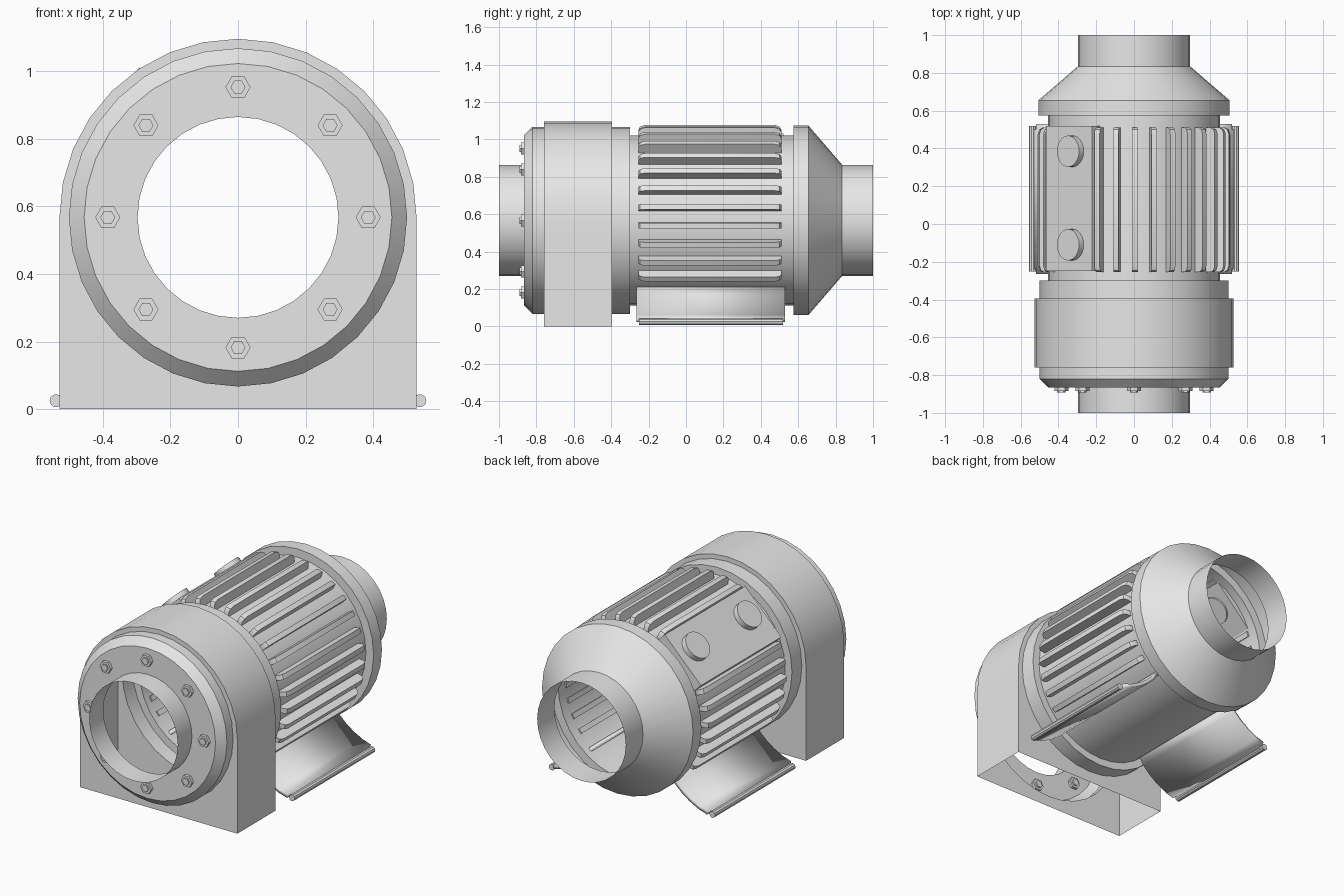
import bpy, bmesh
from math import sin, cos, pi, radians
from mathutils import Matrix, Vector

cube = bpy.data.objects.get("Cube")
if cube:
    bpy.data.objects.remove(cube, do_unlink=True)

AXIS = 0.567   # height of the motor axis
SEG = 32

grey = bpy.data.materials.new("plain_grey")
grey.use_nodes = True
grey.diffuse_color = (0.8, 0.8, 0.8, 1)
for node in grey.node_tree.nodes:
    if node.type == "BSDF_PRINCIPLED":
        node.inputs["Base Color"].default_value = (0.8, 0.8, 0.8, 1)


def finish(name, bm, angle=30):
    bmesh.ops.recalc_face_normals(bm, faces=bm.faces)
    mesh = bpy.data.meshes.new(name)
    bm.to_mesh(mesh)
    bm.free()
    mesh.materials.append(grey)
    obj = bpy.data.objects.new(name, mesh)
    bpy.context.collection.objects.link(obj)
    bpy.ops.object.select_all(action="DESELECT")
    obj.select_set(True)
    bpy.context.view_layer.objects.active = obj
    bpy.ops.object.shade_smooth_by_angle(angle=radians(angle))
    return obj


def strip(bm, a, b, closed=True, skip=()):
    """Quads between two rows of vertices."""
    n = len(a)
    for i in range(n if closed else n - 1):
        if i not in skip:
            j = (i + 1) % n
            bm.faces.new((a[i], a[j], b[j], b[i]))


def revolve(name, profile):
    """Turn (radius, y) points round the motor axis."""
    bm = bmesh.new()
    rows = []
    for r, y in profile:
        rows.append([bm.verts.new((r * cos(2 * pi * i / SEG), y, AXIS + r * sin(2 * pi * i / SEG)))
                     for i in range(SEG)])
    for a, b in zip(rows, rows[1:]):
        strip(bm, a, b)
    return finish(name, bm)


def prism(name, outline, depth, bevel, place):
    """Extrude an outline in its local xy plane by +-depth, bevel it, then place it."""
    bm = bmesh.new()
    lo = [bm.verts.new((x, y, -depth)) for x, y in outline]
    hi = [bm.verts.new((x, y, depth)) for x, y in outline]
    strip(bm, lo, hi)
    bm.faces.new(lo)
    bm.faces.new(hi)
    if bevel:
        rims = [e for e in bm.edges if e.calc_face_angle(0) > radians(50)]
        bmesh.ops.bevel(bm, geom=rims, offset=bevel, segments=2, profile=0.5, affect="EDGES")
    bm.transform(place)
    return finish(name, bm, 35)


def ring(n, r, start=0.0):
    return [(r * cos(start + 2 * pi * i / n), r * sin(start + 2 * pi * i / n)) for i in range(n)]


def radial(degrees):
    """Frame: local x points outward, y along the motor, z sideways round it."""
    t = radians(degrees)
    out, along = Vector((cos(t), 0, sin(t))), Vector((0, 1, 0))
    m = Matrix((out, along, out.cross(along))).transposed().to_4x4()
    return Matrix.Translation((0, 0, AXIS)) @ m


# Turned shells: front flange with pipe, and body with cone and rear pipe
revolve("front_flange", [(0.297, -1), (0.297, -0.865), (0.455, -0.865), (0.5, -0.82), (0.5, -0.76)])
revolve("motor_body", [(0.5, -0.395), (0.5, -0.30), (0.455, -0.30), (0.455, 0.575), (0.506, 0.575),
                       (0.506, 0.655), (0.297, 0.835), (0.297, 1)])

# Arched housing, hollow and open below
bm = bmesh.new()
loops = []
for y in (-0.76, -0.395):
    inner, outer = [], []
    for i in range(SEG):
        c, s = cos(2 * pi * i / SEG), sin(2 * pi * i / SEG)
        inner.append(bm.verts.new((0.5 * c, y, AXIS + 0.5 * s)))
        if s > -0.01:
            x, z = 0.528 * c, 0.528 * s
        else:
            k = min(0.528 / max(abs(c), 1e-6), AXIS / -s)
            x, z = k * c, k * s
            if abs(abs(c) - abs(s)) < 0.001:
                z = -AXIS
        outer.append(bm.verts.new((x, y, AXIS + z)))
    strip(bm, inner, outer)
    loops.append(outer)
strip(bm, loops[0], loops[1], skip=range(20, 28))
finish("arched_housing", bm)

# Hex nuts and studs round the flange
for i in range(8):
    t = i * pi / 4
    spot = Matrix.Translation((0.385 * cos(t), -0.865, AXIS + 0.385 * sin(t)))
    turn = spot @ Matrix.Rotation(pi / 2, 4, "X")
    prism("flange_nut", ring(6, 0.037), 0.018, 0, turn)
    prism("flange_stud", ring(6, 0.022), 0.026, 0, turn)

# Cooling fins, leaving room for the side panel and the feet
fin = [(0.445, -0.255), (0.485, -0.255), (0.502, -0.245), (0.51, -0.22),
       (0.51, 0.475), (0.502, 0.5), (0.485, 0.51), (0.445, 0.51)]
for k in range(-11, 12):
    if k not in (-5, -4, -3):
        prism("cooling_fin", fin, 0.015, 0.006, radial(89.4 - 11.6 * k))

# Flat connection panel with two round caps
panel = [(0.425, -0.25), (0.485, -0.25), (0.485, 0.52), (0.425, 0.52)]
prism("side_panel", panel, 0.172, 0.02, radial(135))
for y in (-0.11, 0.385):
    lift = Matrix.Translation((0.467, y, -0.025)) @ Matrix.Rotation(pi / 2, 4, "Y")
    prism("round_cap", ring(24, 0.083), 0.052, 0.018, radial(135) @ lift)

# Flared sheet feet with a rolled outer lip
path = [(0.265, 0.215), (0.30, 0.165), (0.345, 0.122), (0.40, 0.083), (0.46, 0.052), (0.545, 0.025)]
for side, name in ((1, "left_foot"), (-1, "right_foot")):
    bm = bmesh.new()
    rows = [[bm.verts.new((side * x, y, z)) for x, z in path] for y in (-0.265, 0.53)]
    strip(bm, rows[0], rows[1], closed=False)
    bmesh.ops.bevel(bm, geom=[rows[0][-1], rows[1][-1]], offset=0.03, segments=2, affect="VERTICES")
    foot = finish(name, bm)
    thick = foot.modifiers.new("thickness", "SOLIDIFY")
    thick.thickness = 0.022
    thick.offset = 0
    lip = Matrix.Translation((side * 0.538, 0.1325, 0.025)) @ Matrix.Rotation(pi / 2, 4, "X")
    prism(name + "_lip", ring(10, 0.019), 0.385, 0.008, lip)
